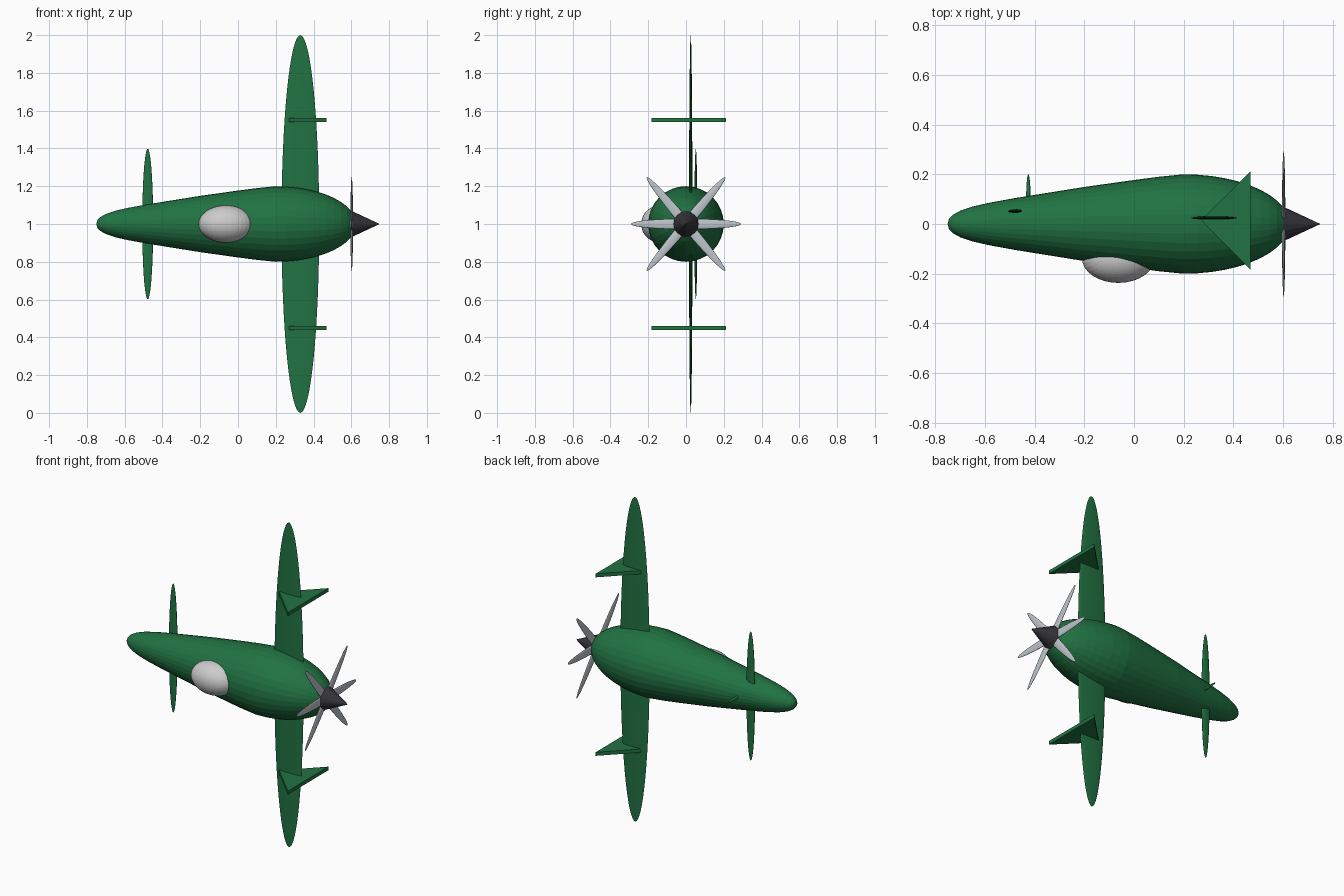
import bpy, bmesh, math
from mathutils import Matrix, Vector

if "Cube" in bpy.data.objects:
    bpy.data.objects.remove(bpy.data.objects["Cube"])

CZ = 1.0  # height of the fuselage axis


def material(name, rgb):
    m = bpy.data.materials.new(name)
    m.diffuse_color = (*rgb, 1)
    m.use_nodes = True
    m.node_tree.nodes["Principled BSDF"].inputs["Base Color"].default_value = m.diffuse_color
    return m


green = material("green_paint", (0.015, 0.17, 0.055))
silver = material("silver", (0.52, 0.56, 0.6))
dark = material("dark_metal", (0.035, 0.035, 0.042))


def add_object(name, bm, mat=None):
    bmesh.ops.recalc_face_normals(bm, faces=bm.faces)
    me = bpy.data.meshes.new(name)
    bm.to_mesh(me)
    bm.free()
    ob = bpy.data.objects.new(name, me)
    if mat:
        me.materials.append(mat)
    bpy.context.collection.objects.link(ob)
    return ob


def ellipsoid(name, center, radii, mat=None, tilt=0.0):
    # tilt turns the long axis about x
    bm = bmesh.new()
    bmesh.ops.create_uvsphere(bm, u_segments=32, v_segments=32, radius=1)
    bm.transform(Matrix.Translation(center) @ Matrix.Rotation(tilt, 4, 'X')
                 @ Matrix.Diagonal((*radii, 1)))
    return add_object(name, bm, mat)


def lathe_x(name, profile, sides, mat):
    # revolve (x, radius) points about the fuselage axis
    bm = bmesh.new()
    vs = [bm.verts.new((x, 0, CZ + r)) for x, r in profile]
    es = [bm.edges.new(p) for p in zip(vs, vs[1:])]
    bmesh.ops.spin(bm, geom=vs + es, cent=(0, 0, CZ), axis=(1, 0, 0),
                   angle=math.tau, steps=sides)
    bmesh.ops.remove_doubles(bm, verts=bm.verts, dist=1e-5)
    return add_object(name, bm, mat)


# Fuselage: tapered tail with rounded end, then an elliptical nose
tail = [(-.75, 0), (-.745, .02), (-.73, .036), (-.70, .053), (-.65, .07),
        (-.58, .086), (-.48, .104), (-.35, .125), (-.2, .149), (0, .177),
        (.1, .19), (.2, .2)]
nose = [(.2 + .425 * math.sin(t), .2 * math.cos(t))
        for t in (math.radians(70) * i / 9 for i in range(1, 10))]
lathe_x("fuselage", tail + nose + [(.602, .065), (.602, 0)], 32, green)

# Spinner cone
lathe_x("spinner", [(.6, 0), (.6, .07), (.75, 0)], 16, dark)

# Canopy
ellipsoid("canopy", (-.063, -.138, CZ), (.146, .099, .098))

# Wing, tailplane and small tail fin
ellipsoid("wing", (.33, .025, CZ), (.1, .009, 1.0), green)
ellipsoid("tailplane", (-.478, .052, CZ), (.029, .008, .398), green)
ellipsoid("tail_fin", (-.425, .1, CZ), (.009, .1, .009), green)

# Propeller: three double-ended blades
for i, (tilt, length, width) in enumerate(
        [(90, .292, .028), (40, .323, .026), (-40, .323, .026)]):
    ellipsoid(f"propeller_blade_{i + 1}", (.602, 0, CZ),
              (.007, width, length), silver, math.radians(tilt))

# Triangular fins on both wing halves
for side, label in ((1, "upper"), (-1, "lower")):
    bm = bmesh.new()
    z = CZ + side * .55 - .011
    f = bm.faces.new([bm.verts.new((x, y, z)) for x, y in
                      ((.27, .015), (.468, -.183), (.468, .212))])
    ext = bmesh.ops.extrude_face_region(bm, geom=[f], use_keep_orig=True)
    bmesh.ops.translate(bm, vec=Vector((0, 0, .022)), verts=[
        g for g in ext["geom"] if isinstance(g, bmesh.types.BMVert)])
    add_object(f"{label}_wing_fin", bm, green)
